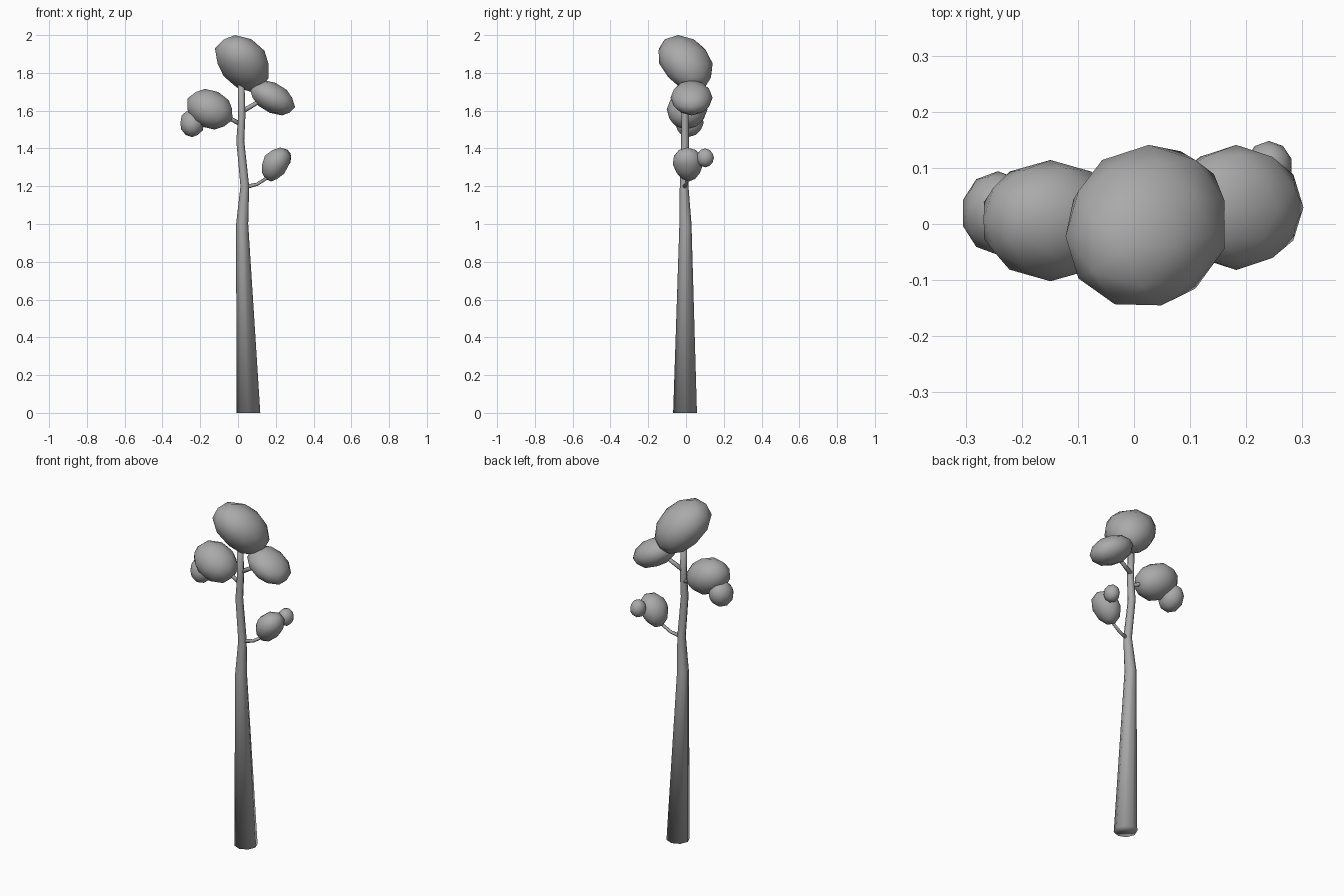
import bpy
import bmesh
from math import sqrt, cos, sin, tau
from mathutils import Vector

default = bpy.data.objects.get("Cube")
if default:
    bpy.data.objects.remove(default)

grey = bpy.data.materials.new("plain grey")
grey.use_nodes = True
GREY = (0.4, 0.4, 0.4, 1)
grey.diffuse_color = GREY
grey.node_tree.nodes["Principled BSDF"].inputs["Base Color"].default_value = GREY


def finish(bm, name):
    bmesh.ops.recalc_face_normals(bm, faces=bm.faces)
    for face in bm.faces:
        face.smooth = True
    mesh = bpy.data.meshes.new(name)
    bm.to_mesh(mesh)
    bm.free()
    mesh.materials.append(grey)
    obj = bpy.data.objects.new(name, mesh)
    bpy.context.collection.objects.link(obj)
    return obj


def limb(name, path, sides, level=False):
    """Tapered tube through (x, y, z, radius) points."""
    bm = bmesh.new()
    rings = []
    axis = Vector((0, 0, 1))
    if not level:
        axis = (Vector(path[-1][:3]) - Vector(path[0][:3])).normalized()
    turn = Vector((0, 0, 1)).rotation_difference(axis)
    for x, y, z, r in path:
        ring = []
        for i in range(sides):
            a = tau * i / sides
            offset = turn @ Vector((r * cos(a), r * sin(a), 0))
            ring.append(bm.verts.new(Vector((x, y, z)) + offset))
        rings.append(ring)
    for low, high in zip(rings, rings[1:]):
        for i in range(sides):
            j = (i + 1) % sides
            bm.faces.new((low[i], low[j], high[j], high[i]))
    bm.faces.new(rings[0])
    bm.faces.new(rings[-1])
    return finish(bm, name)


def foliage(name, low, high, lean_x=0, lean_y=0, pinch=0):
    """Leaning egg-shaped clump that fills the box from low to high."""
    bm = bmesh.new()
    bmesh.ops.create_icosphere(bm, subdivisions=2, radius=1)
    for v in bm.verts:
        x, y, z = v.co
        narrow = 1 + pinch * z
        v.co.x = x * narrow * sqrt(1 - lean_x ** 2) + lean_x * z
        v.co.y = y * narrow * sqrt(1 - lean_y ** 2) + lean_y * z
    for k in range(3):
        values = [v.co[k] for v in bm.verts]
        start, span = min(values), max(values) - min(values)
        for v in bm.verts:
            v.co[k] = low[k] + (v.co[k] - start) / span * (high[k] - low[k])
    return finish(bm, name)


# Trunk: long straight taper, then a slight S-bend into the crown
limb("trunk", [
    (0.055, -0.005, 0, 0.063),
    (0.022, -0.003, 1.0, 0.032),
    (0.036, -0.01, 1.2, 0.023),
    (0.012, -0.005, 1.44, 0.021),
    (0.02, -0.005, 1.57, 0.019),
    (0.016, -0.003, 1.8, 0.017),
], 8, level=True)

# Branches
limb("lower_left_branch", [(0.035, -0.01, 1.195, 0.012), (0.1, 0, 1.21, 0.009), (0.18, 0.01, 1.26, 0.008)], 6)
limb("upper_left_branch", [(0.02, 0, 1.595, 0.013), (0.15, 0.02, 1.67, 0.01)], 6)
limb("right_branch", [(0.01, 0, 1.53, 0.012), (-0.12, 0, 1.6, 0.009)], 6)

# Foliage clumps
foliage("crown_foliage", (-0.122, -0.145, 1.7), (0.162, 0.141, 2.0), -0.28, -0.28, 0.1)
foliage("right_foliage", (-0.268, -0.102, 1.5), (-0.03, 0.114, 1.715), -0.2, 0.05)
foliage("right_small_foliage", (-0.305, -0.055, 1.46), (-0.18, 0.094, 1.61), 0, 0.1)
foliage("upper_left_foliage", (0.062, -0.082, 1.575), (0.302, 0.141, 1.762), -0.42)
foliage("lower_left_foliage", (0.126, -0.07, 1.225), (0.281, 0.09, 1.405), 0.3, -0.05, 0.15)
foliage("lower_left_small_foliage", (0.2, 0.055, 1.3), (0.281, 0.148, 1.4))
